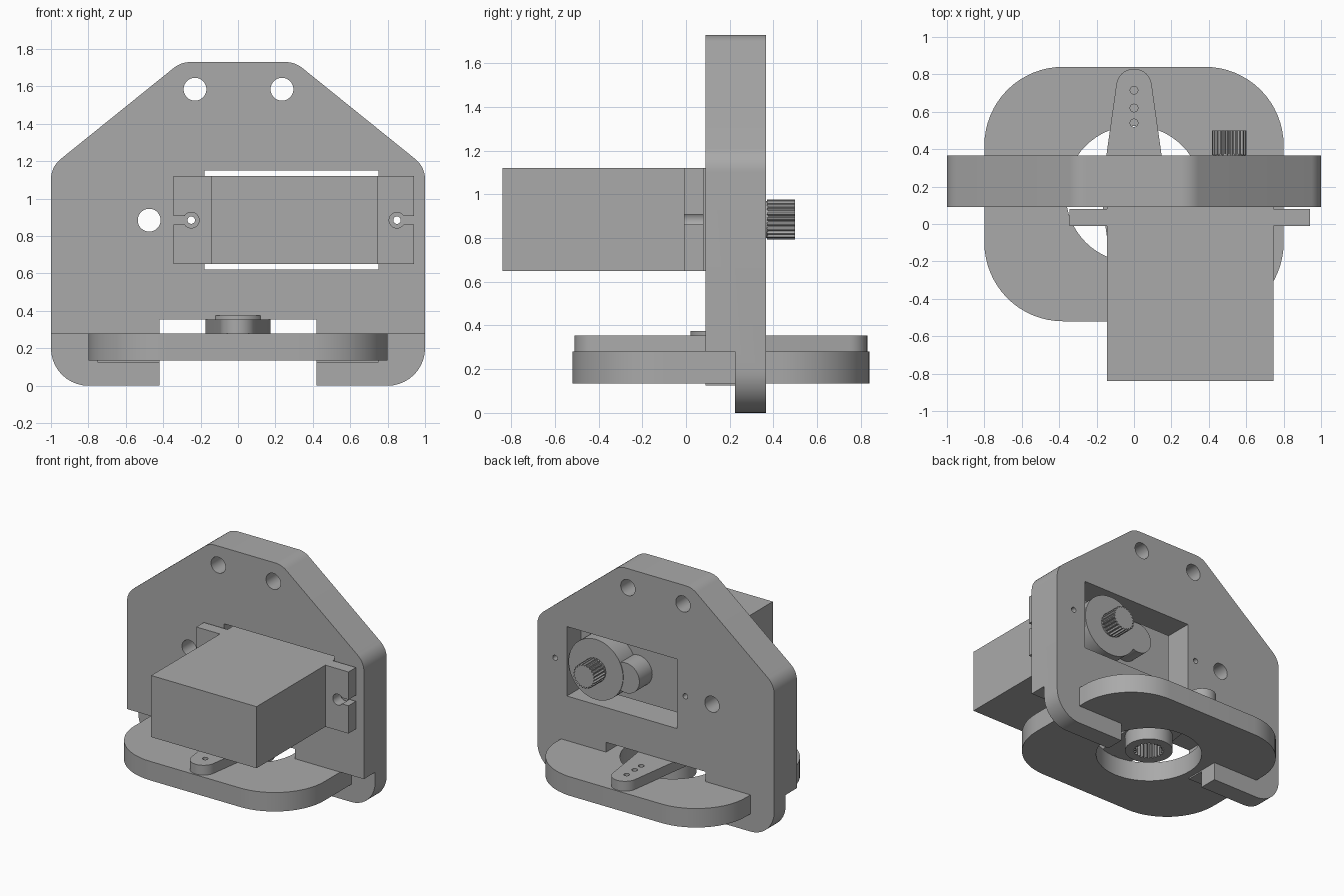
import bpy, bmesh, math
from mathutils import Vector, Matrix

cube = bpy.data.objects.get("Cube")
if cube:
    bpy.data.objects.remove(cube)

grey = bpy.data.materials.new("neutral grey")
grey.use_nodes = True
grey.diffuse_color = (0.4, 0.4, 0.4, 1)
grey.node_tree.nodes["Principled BSDF"].inputs["Base Color"].default_value = (0.4, 0.4, 0.4, 1)


def rounded(corners, steps=10):
    """Outline from (x, y, radius) corners, each with a filleted corner."""
    pts = []
    n = len(corners)
    for i, (x, y, r) in enumerate(corners):
        p = Vector((x, y))
        if r == 0:
            pts.append(p)
            continue
        a = (Vector(corners[i - 1][:2]) - p).normalized()
        b = (Vector(corners[(i + 1) % n][:2]) - p).normalized()
        half = a.angle(b) / 2
        centre = p + (a + b).normalized() * r / math.sin(half)
        start = p + a * r / math.tan(half) - centre
        end = p + b * r / math.tan(half) - centre
        sweep = start.angle_signed(end)
        for k in range(steps + 1):
            pts.append(centre + Matrix.Rotation(-sweep * k / steps, 2) @ start)
    return pts


def circle(x, y, r, n=48):
    return [Vector((x + r * math.cos(math.tau * k / n), y + r * math.sin(math.tau * k / n)))
            for k in range(n)]


def spline(x, y, outer, inner, teeth=22):
    """Toothed outline with two points per crest and per root."""
    pts = []
    for k in range(teeth * 4):
        r = outer if k % 4 < 2 else inner
        a = math.tau * k / (teeth * 4)
        pts.append(Vector((x + r * math.cos(a), y + r * math.sin(a))))
    return pts


def rect(x0, x1, y0, y1):
    return [Vector(p) for p in ((x0, y0), (x1, y0), (x1, y1), (x0, y1))]


def prism(name, outline, lo, hi, axis="Z"):
    """Extrude an outline along Z (drawn in xy) or along Y (drawn in xz)."""
    bm = bmesh.new()
    place = (lambda p: (p.x, p.y, lo)) if axis == "Z" else (lambda p: (p.x, lo, p.y))
    face = bm.faces.new([bm.verts.new(place(p)) for p in outline])
    ext = bmesh.ops.extrude_face_region(bm, geom=[face])["geom"]
    move = (0, 0, hi - lo) if axis == "Z" else (0, hi - lo, 0)
    bmesh.ops.translate(bm, vec=move, verts=[v for v in ext if isinstance(v, bmesh.types.BMVert)])
    bmesh.ops.recalc_face_normals(bm, faces=bm.faces)
    mesh = bpy.data.meshes.new(name)
    bm.to_mesh(mesh)
    bm.free()
    mesh.materials.append(grey)
    obj = bpy.data.objects.new(name, mesh)
    bpy.context.collection.objects.link(obj)
    return obj


def combine(obj, others, operation="DIFFERENCE"):
    """Apply booleans to obj and delete the tools."""
    for other in others:
        mod = obj.modifiers.new("boolean", "BOOLEAN")
        mod.operation = operation
        mod.solver = "EXACT"
        mod.object = other
    graph = bpy.context.evaluated_depsgraph_get()
    mesh = bpy.data.meshes.new_from_object(obj.evaluated_get(graph))
    obj.modifiers.clear()
    obj.data = mesh
    for other in others:
        bpy.data.objects.remove(other)


MID = 0.16          # centre of the base in y
AXIS = 0.885        # height of the motor axis
FRONT, BACK, STEP = 0.09, 0.365, 0.225

# Upright plate: half outline mirrored, notch at the bottom
half = [(0.42, 0.355, 0), (0.42, 0, 0), (1, 0, 0.2), (1, 1.17, 0.14), (0.305, 1.73, 0.14)]
outline = rounded(half + [(-x, z, r) for x, z, r in reversed(half)])
plate = prism("upright_plate", outline, FRONT, BACK, "Y")
cuts = [prism("cut", circle(x, z, 0.061), 0, 0.5, "Y")
        for x, z in ((-0.23, 1.585), (0.235, 1.585), (-0.475, AXIS))]
cuts += [prism("cut", circle(x, AXIS, 0.02, 16), 0, 0.5, "Y") for x in (-0.25, 0.85)]
cuts.append(prism("cut", rect(-0.18, 0.75, 0.62, 1.15), 0, 0.5, "Y"))
# Front half of each foot is cut back, leaving a tenon
for s in (-1, 1):
    cuts.append(prism("cut", rect(*sorted((s * 0.75, s * 1.1)), -0.1, 0.28), 0, STEP, "Y"))
    cuts.append(prism("cut", rect(*sorted((s * 0.3, s * 0.76)), -0.1, 0.125), 0, STEP, "Y"))
combine(plate, cuts)

# Base plate with a round opening
base = prism("base_plate", rounded([(-0.8, -0.52, 0.42), (0.8, -0.52, 0.42),
                                    (0.8, 0.84, 0.42), (-0.8, 0.84, 0.42)], 16), 0.135, 0.28)
combine(base, [prism("cut", circle(0, MID, 0.365, 64), 0, 0.5)])


# Two-armed horn: hub, tapered arms, toothed bore
def arm_outline():
    big, small, length = 0.175, 0.095, 0.575
    tilt = math.asin((big - small) / length)
    pts = []
    for s in (1, -1):
        for k in range(17):
            a = tilt + (math.pi - 2 * tilt) * k / 16
            pts.append(Vector((s * small * math.cos(a), MID + s * (length + small * math.sin(a)))))
        for k in range(9):
            a = math.pi - tilt + 2 * tilt * k / 8
            pts.append(Vector((s * big * math.cos(a), MID + s * big * math.sin(a))))
    return pts


horn = prism("horn", arm_outline(), 0.28, 0.355)
combine(horn, [prism("hub", circle(0, MID, 0.165), 0.165, 0.34),
               prism("cap", circle(0, MID, 0.14), 0.34, 0.375)], "UNION")
cuts = [prism("cut", circle(0, MID + s * d, 0.021, 16), 0.2, 0.5)
        for s in (-1, 1) for d in (0.38, 0.46, 0.555)]
cuts.append(prism("cut", spline(0, MID, 0.105, 0.09), 0.1, 0.3))
combine(horn, cuts)

# Motor: case, flange with open screw slots, gear bosses, toothed shaft
prism("motor_case", rect(-0.145, 0.745, 0.65, 1.12), -0.84, 0.2, "Y")
flange = prism("motor_flange", rect(-0.345, 0.94, 0.65, 1.12), -0.01, 0.08, "Y")
cuts = []
for hole, edge in ((-0.25, -0.4), (0.85, 1.0)):
    cuts.append(prism("cut", circle(hole, AXIS, 0.042, 32), -0.1, 0.2, "Y"))
    cuts.append(prism("cut", rect(*sorted((hole, edge)), AXIS - 0.023, AXIS + 0.023), -0.1, 0.2, "Y"))
combine(flange, cuts)
boss = prism("gear_boss", circle(0.51, AXIS, 0.23), 0.19, 0.36, "Y")
combine(boss, [prism("small_boss", circle(0.26, AXIS, 0.115), 0.19, 0.355, "Y")], "UNION")
prism("shaft_collar", circle(0.51, AXIS, 0.085), 0.35, 0.375, "Y")
prism("output_shaft", spline(0.51, AXIS, 0.092, 0.08), 0.37, 0.5, "Y")

# Smooth the curved walls, keep edges crisp
for obj in bpy.context.scene.objects:
    if obj.type == "MESH" and obj.data.materials and obj.data.materials[0] == grey:
        bpy.ops.object.select_all(action="DESELECT")
        obj.select_set(True)
        bpy.context.view_layer.objects.active = obj
        bpy.ops.object.shade_smooth_by_angle(angle=math.radians(25))
